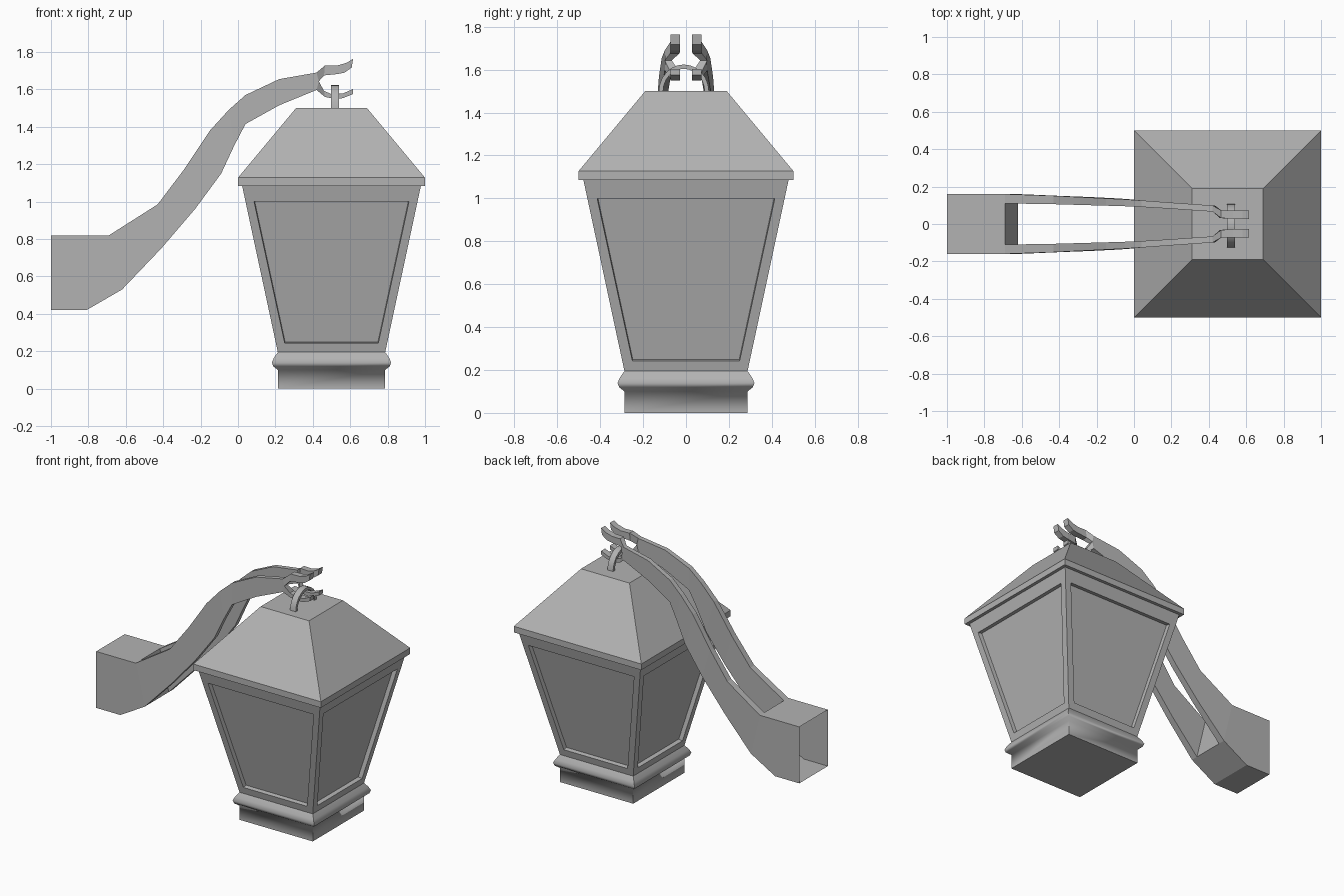
import bpy, bmesh, math
from mathutils import Vector

if "Cube" in bpy.data.objects:
    bpy.data.objects.remove(bpy.data.objects["Cube"])

CX = 0.5  # lantern axis
metal = bpy.data.materials.new("dark_grey")
metal.diffuse_color = (.45, .45, .45, 1)
metal.use_nodes = True
metal.node_tree.nodes["Principled BSDF"].inputs["Base Color"].default_value = metal.diffuse_color


def finish(name, bm, smooth=None):
    bmesh.ops.remove_doubles(bm, verts=bm.verts, dist=0.0005)
    bmesh.ops.recalc_face_normals(bm, faces=bm.faces)
    me = bpy.data.meshes.new(name)
    bm.to_mesh(me)
    bm.free()
    me.materials.append(metal)
    ob = bpy.data.objects.new(name, me)
    bpy.context.collection.objects.link(ob)
    if smooth:
        bpy.ops.object.select_all(action='DESELECT')
        ob.select_set(True)
        bpy.context.view_layer.objects.active = ob
        bpy.ops.object.shade_smooth_by_angle(angle=math.radians(smooth))
    return ob


def face(bm, *pts):
    return bm.faces.new([bm.verts.new(p) for p in pts])


def turn(p, k):
    """Rotate a point k quarter turns and move it to the lantern axis."""
    x, y, z = p
    for _ in range(k):
        x, y = -y, x
    return Vector((x + CX, y, z))


def square_loft(name, profile, cap, smooth=None):
    """Four-sided loft from (half width, z) pairs; cap is the capped ring."""
    bm = bmesh.new()
    for k in range(4):
        for (a, z0), (b, z1) in zip(profile, profile[1:]):
            face(bm, *[turn(p, k) for p in
                       ((-a, -a, z0), (a, -a, z0), (b, -b, z1), (-b, -b, z1))])
    h, z = profile[cap]
    face(bm, *[turn((-h, -h, z), k) for k in range(4)])
    return finish(name, bm, smooth)


# Base with rounded bead, and roof with eave
square_loft("base", [(.287, 0), (.287, .10), (.312, .12), (.319, .14),
                     (.308, .165), (.287, .195)], 0, 58)
square_loft("roof", [(.478, 1.085), (.5, 1.085), (.5, 1.128), (.19, 1.5)], -1)

# Tapered body with a recessed pane on each side
bm = bmesh.new()
B, T, ZB, ZT = .287, .478, .195, 1.085
slope = (T - B) / (ZT - ZB)
depth = .028
for k in range(4):
    def on(u, z, d=0):
        return turn((u, -(B + (z - ZB) * slope) + d, z + d * slope), k)
    outer = [on(-B, ZB), on(B, ZB), on(T, ZT), on(-T, ZT)]
    inner = [on(-.25, .243), on(.25, .243), on(.414, 1.0), on(-.414, 1.0)]
    deep = [on(-.248, .243, depth), on(.248, .243, depth),
            on(.411, .997, depth), on(-.411, .997, depth)]
    for i in range(4):
        j = (i + 1) % 4
        face(bm, outer[i], outer[j], inner[j], inner[i])
        face(bm, inner[i], inner[j], deep[j], deep[i])
    face(bm, *deep)
finish("lantern_body", bm)

# Bracket arm stations: upper x, z, lower x, z, outer y, inner y
block = [(-1, .82, -1, .42, .16, .11), (-.81, .82, -.81, .42, .16, .11),
         (-.69, .82, -.62, .53, .16, .11)]
arm = [block[-1],
       (-.43, .985, -.41, .75, .151, .106), (-.29, 1.17, -.23, .96, .144, .102),
       (-.15, 1.38, -.09, 1.15, .137, .098), (-.05, 1.49, -.02, 1.30, .132, .095),
       (.04, 1.57, .04, 1.415, .126, .091), (.22, 1.655, .22, 1.515, .113, .08),
       (.42, 1.69, .42, 1.597, .099, .066)]
upper_jaw = [(.42, 1.69, .432, 1.643, .099, .066), (.465, 1.728, .46, 1.675, .074, .032),
             (.53, 1.728, .53, 1.682, .072, .028), (.58, 1.742, .57, 1.69, .072, .028),
             (.615, 1.763, .608, 1.717, .072, .028)]
lower_jaw = [(.432, 1.643, .42, 1.597, .099, .066), (.46, 1.592, .465, 1.56, .074, .032),
             (.50, 1.575, .51, 1.55, .072, .028), (.56, 1.578, .56, 1.553, .072, .028),
             (.615, 1.602, .615, 1.575, .072, .028)]
bm = bmesh.new()


def corners(s, side):
    ux, uz, lx, lz, yo, yi = s
    return [(ux, yo * side, uz), (lx, yo * side, lz),
            (lx, yi * side, lz), (ux, yi * side, uz)]


def strip(stations, side, cap):
    for s0, s1 in zip(stations, stations[1:]):
        a, b = corners(s0, side), corners(s1, side)
        for i in range(4):
            j = (i + 1) % 4
            face(bm, a[i], a[j], b[j], b[i])
    if cap:
        face(bm, *corners(stations[-1], side))


for side in (-1, 1):
    strip(arm, side, False)
    strip(upper_jaw, side, True)
    strip(lower_jaw, side, True)
    # fill where the two jaws meet the arm
    up, low = corners(upper_jaw[0], side), corners(lower_jaw[0], side)
    face(bm, up[0], up[1], low[1])
    face(bm, up[3], up[2], low[2])
    # wall block, open toward the wall
    for s0, s1 in zip(block, block[1:]):
        a, b = corners(s0, side), corners(s1, side)
        face(bm, a[0], a[1], b[1], b[0])
        for o, i in ((0, 3), (1, 2)):
            mid = [(p[i][0], 0, p[i][2]) for p in (a, b)]
            face(bm, a[o], b[o], b[i], a[i])
            face(bm, a[i], b[i], mid[1], mid[0])
    c = corners(block[-1], side)
    face(bm, c[3], c[2], (c[2][0], 0, c[2][2]), (c[3][0], 0, c[3][2]))
finish("bracket_arm", bm)

# Flat half ring on top of the roof
bm = bmesh.new()
N = 12
rings = []
for i in range(N + 1):
    t = math.pi * i / N
    rings.append([(x, -.01 + r * math.cos(t), 1.497 + (r + .01) * math.sin(t))
                  for x, r in ((.497, .117), (.541, .117), (.541, .097), (.497, .097))])
for a, b in zip(rings, rings[1:]):
    for i in range(4):
        j = (i + 1) % 4
        face(bm, a[i], a[j], b[j], b[i])
face(bm, *rings[0])
face(bm, *rings[-1])
finish("hanging_ring", bm, 30)
